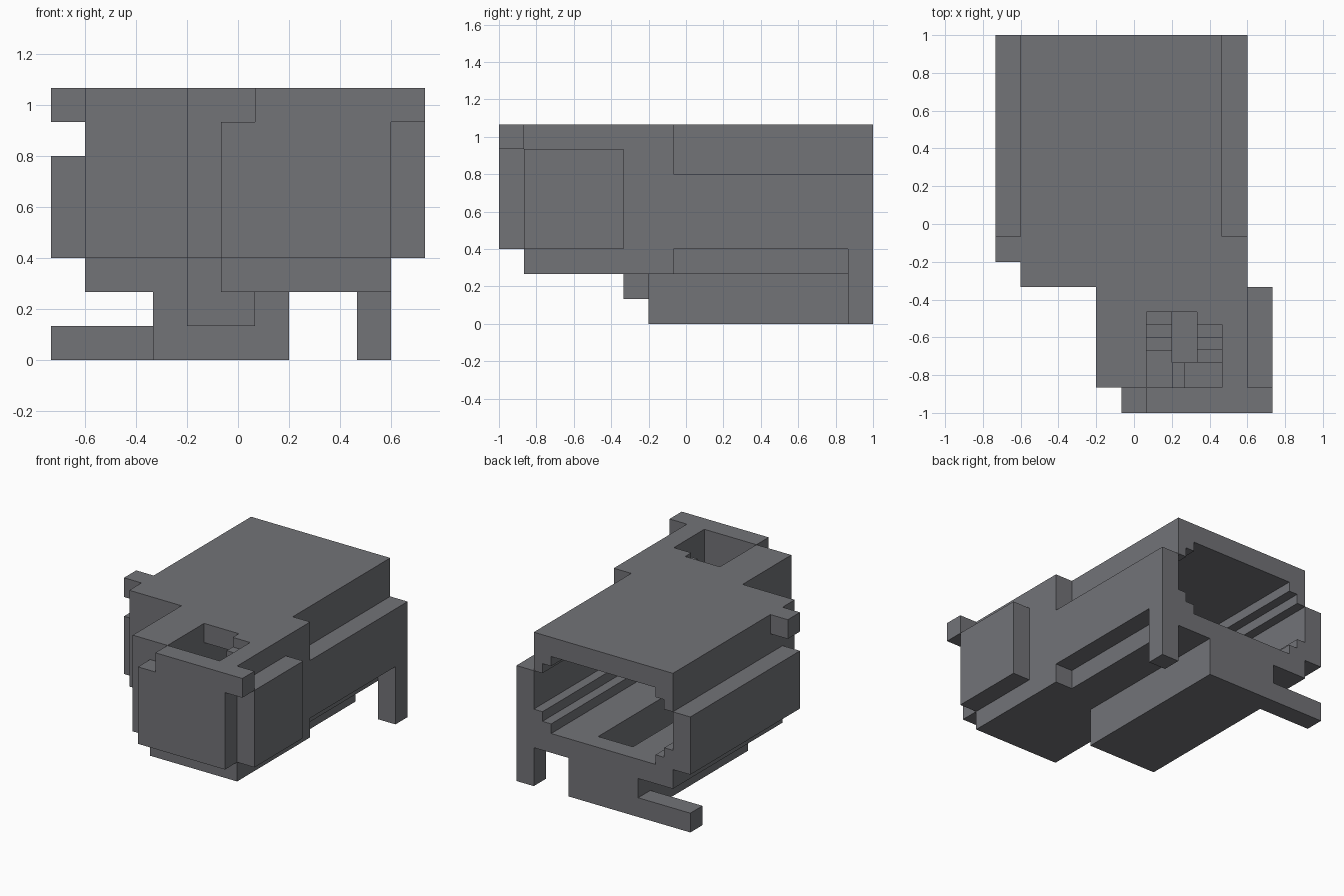
import bpy, bmesh
from itertools import product

cube = bpy.data.objects.get("Cube")
if cube:
    bpy.data.objects.remove(cube)

U = 2 / 15                      # one block; details use half blocks
cells = {}                      # half-block cell -> part name


def span(a, b):
    return range(round(a * 2), round(b * 2))


def box(part, x, y, z):
    """Fill a block range for a part; part None carves it away."""
    for c in product(span(*x), span(*y), span(*z)):
        if part:
            cells[c] = part
        else:
            cells.pop(c, None)


# Long hall: stepped tube, open at the back
box("hall", (0, 10), (6, 15), (3, 6))
box("hall", (1, 9), (6, 15), (2, 8))
box("hall", (9, 10), (6, 7), (2, 8))
box("side_stub", (0, 1), (6, 7), (7, 8))
for i in range(3):
    s = i / 2
    box(None, (1 + s, 9 - s), (6, 15), (4 - s, 6 + s))

# Keel trough under the hall
box("keel", (3, 7), (6, 15), (0, 2))
box("keel", (4, 6), (5, 6), (1, 2))
box(None, (4, 6), (6, 14), (1, 3))

# Rear leg and rear arm
box("rear_leg", (9, 10), (14, 15), (0, 3))
box("rear_arm", (0, 3), (14, 15), (0, 1))

# Front wall of the hall and stair tower
box("front_wall", (1, 10), (5, 6), (3, 8))
box("tower", (4, 10), (1, 5), (3, 8))
box("tower_base", (5, 10), (1, 6), (2, 3))
box("tower_base", (4, 5), (5, 6), (2, 3))
box("tower_side", (10, 11), (1, 5), (3, 7))
box("front_panel", (5, 10), (0, 1), (3, 7))
box("front_lintel", (6, 11), (0, 1), (7, 8))

# Stairwell with a doorway into the hall
box(None, (6, 9), (1, 4), (3, 8))
box("tower", (8, 9), (3.5, 4), (3, 8))
box(None, (6, 8), (4, 6), (3, 7))

# Winding stairs, each step half a block lower
steps = [((8, 9), (3, 3.5)), ((8, 9), (2.5, 3)), ((8, 9), (2, 2.5)),
         ((7.5, 9), (1, 2)), ((7, 7.5), (1, 2)), ((6, 7), (1, 2.5)),
         ((6, 7), (2.5, 3)), ((6, 7), (3, 3.5)), ((6, 7), (3.5, 4))]
for i, (x, y) in enumerate(steps):
    box("stairs", x, y, (3, 7.5 - i / 2))

# One stone colour
stone = bpy.data.materials.new("grey_stone")
stone.use_nodes = True
colour = (0.17, 0.172, 0.187, 1)
stone.diffuse_color = colour
bsdf = next(n for n in stone.node_tree.nodes if n.type == "BSDF_PRINCIPLED")
bsdf.inputs["Base Color"].default_value = colour


def build(part):
    """Skin the exposed sides of a part and merge them into large flat faces."""
    bm = bmesh.new()
    verts = {}

    def vert(p):
        if p not in verts:
            x, y, z = (v * U / 2 for v in p)
            verts[p] = bm.verts.new((x - 5.5 * U, y - 7.5 * U, z))
        return verts[p]

    for c, owner in cells.items():
        if owner != part:
            continue
        for axis, side in product(range(3), (0, 1)):
            n = list(c)
            n[axis] += 2 * side - 1
            if tuple(n) in cells:
                continue
            quad = []
            for a, b in ((0, 0), (1, 0), (1, 1), (0, 1)):
                p = list(c)
                p[axis] += side
                p[(axis + 1) % 3] += a
                p[(axis + 2) % 3] += b
                quad.append(vert(tuple(p)))
            bm.faces.new(quad if side else quad[::-1])
    bmesh.ops.dissolve_limit(bm, angle_limit=0.01, verts=bm.verts[:], edges=bm.edges[:])
    mesh = bpy.data.meshes.new(part)
    bm.to_mesh(mesh)
    bm.free()
    mesh.materials.append(stone)
    bpy.context.collection.objects.link(bpy.data.objects.new(part, mesh))


for part in sorted(set(cells.values())):
    build(part)
